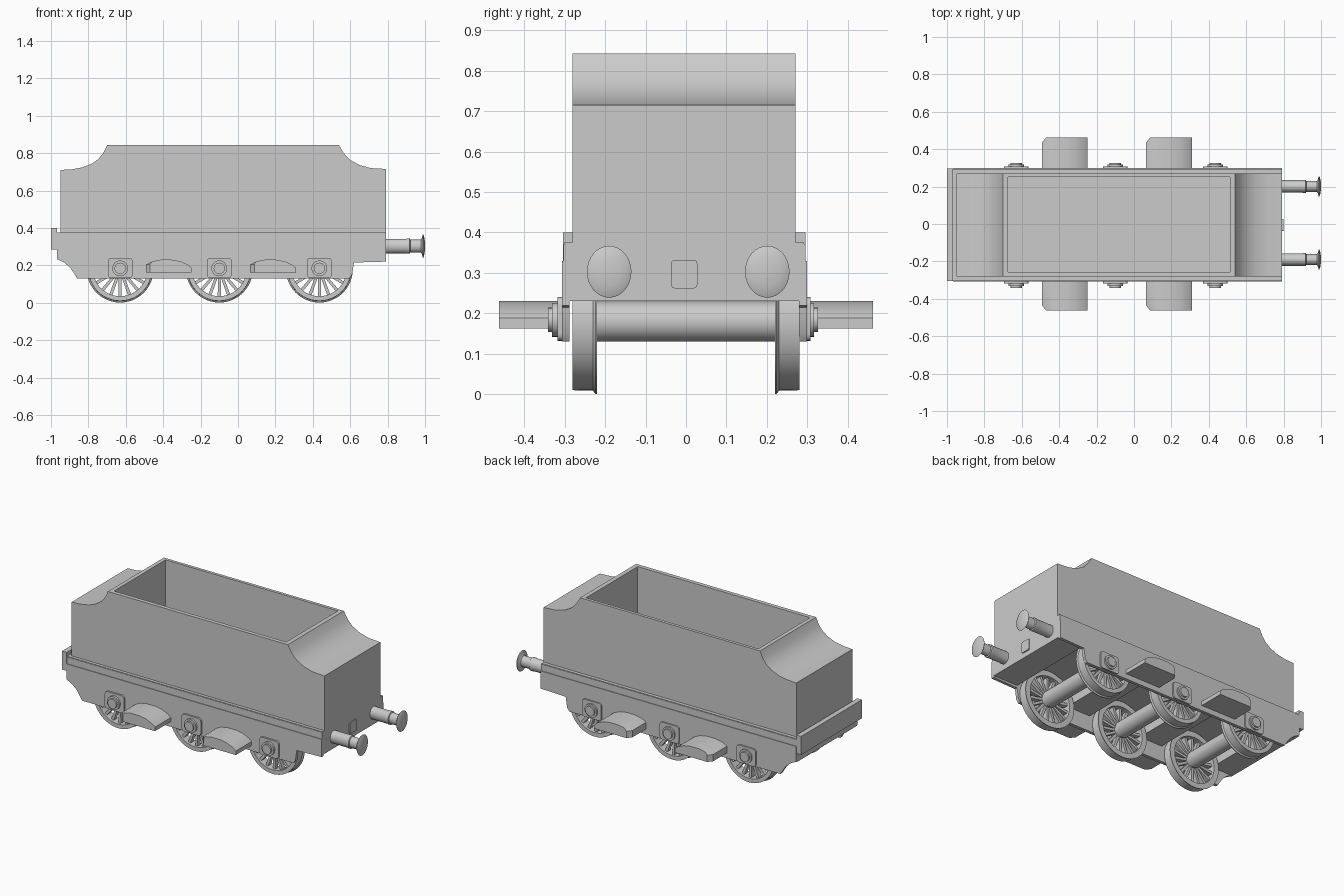
import bpy, bmesh, math
from mathutils import Vector, Matrix

if "Cube" in bpy.data.objects:
    bpy.data.objects.remove(bpy.data.objects["Cube"])


def finish(name, bm):
    bmesh.ops.recalc_face_normals(bm, faces=bm.faces)
    me = bpy.data.meshes.new(name)
    bm.to_mesh(me)
    bm.free()
    ob = bpy.data.objects.new(name, me)
    bpy.context.collection.objects.link(ob)
    bpy.ops.object.select_all(action='DESELECT')
    ob.select_set(True)
    bpy.context.view_layer.objects.active = ob
    bpy.ops.object.shade_smooth_by_angle(angle=math.radians(30))
    return ob


def loft(bm, sections):
    rings = [[bm.verts.new(p) for p in s] for s in sections]
    n = len(rings[0])
    for a, b in zip(rings, rings[1:]):
        for i in range(n):
            bm.faces.new((a[i], a[(i + 1) % n], b[(i + 1) % n], b[i]))
    bm.faces.new(rings[0])
    bm.faces.new(rings[-1])


def prism(bm, pts, y0, y1):
    loft(bm, [[(x, y, z) for x, z in pts] for y in (y0, y1)])


def block(bm, x0, x1, y0, y1, z0, z1):
    prism(bm, [(x0, z0), (x1, z0), (x1, z1), (x0, z1)], y0, y1)


def rounded_plate(name, dims, axis, radius):
    """Box whose edges along the given axis are rounded."""
    bm = bmesh.new()
    block(bm, *dims)
    edges = [e for e in bm.edges
             if abs(e.verts[0].co[axis] - e.verts[1].co[axis]) > .005]
    bmesh.ops.bevel(bm, geom=edges, offset=radius, segments=4, affect='EDGES', profile=.5)
    return finish(name, bm)


def lathe(bm, prof, seg, closed=False):
    """Revolve (radius, height) points around the local y axis."""
    rings = [[bm.verts.new((r * math.cos(2 * math.pi * i / seg), h,
                            r * math.sin(2 * math.pi * i / seg)))
              for i in range(seg)] for r, h in prof]
    pairs = list(zip(rings, rings[1:]))
    if closed:
        pairs.append((rings[-1], rings[0]))
    for a, b in pairs:
        for i in range(seg):
            j = (i + 1) % seg
            bm.faces.new((a[i], a[j], b[j], b[i]))
    if not closed:
        bm.faces.new(rings[0])
        bm.faces.new(rings[-1])


AXLES = (-.63, -.10, .435)
AZ = .18
SIDES = ((-1, 'front'), (1, 'back'))

# Tank with scooped ends and an open coal space
bm = bmesh.new()
TOP = .843
prism(bm, [(-.95, .37), (-.95, .71), (-.89, .713), (-.83, .724), (-.78, .744),
           (-.745, .77), (-.72, .80), (-.70, TOP), (.54, TOP), (.565, .80),
           (.60, .763), (.65, .736), (.71, .72), (.792, .715), (.792, .37)], -.281, .271)
bmesh.ops.recalc_face_normals(bm, faces=bm.faces)
top = min(bm.faces, key=lambda f: abs(f.calc_center_median().z - TOP))
bmesh.ops.inset_region(bm, faces=[top], thickness=.02)
for v in top.verts:
    v.co.x = -.675 if v.co.x < 0 else .512
    v.co.y = -.256 if v.co.y < 0 else .252
ext = bmesh.ops.extrude_discrete_faces(bm, faces=[top])
for v in ext['faces'][0].verts:
    v.co.z = .40
finish('coal_tank', bm)

# Floor: one solid profile with a raised well over each wheelset
pts = [(-.968, .375), (-.968, .23)]
for x in AXLES:
    pts += [(x - .185, .23), (x - .185, .36), (x + .185, .36), (x + .185, .23)]
pts += [(.792, .23), (.792, .375)]
bm = bmesh.new()
prism(bm, pts, -.30, .292)
finish('chassis_floor', bm)
bm = bmesh.new()
block(bm, -1, -.968, -.304, .296, .285, .40)
finish('rear_beam', bm)

# Side frame plates with a slightly raised lower panel
frame = [(-.968, .372), (-.968, .235), (-.93, .215), (-.90, .19), (-.875, .155),
         (-.86, .13), (.595, .13), (.61, .15), (.62, .215), (.792, .22), (.792, .372)]
for s, side in SIDES:
    bm = bmesh.new()
    prism(bm, frame, s * .284 - .004, s * .299 - .004)
    finish(side + '_side_frame', bm)
    bm = bmesh.new()
    prism(bm, [(x, min(z, .33)) for x, z in frame], s * .296 - .004, s * .303 - .004)
    finish(side + '_side_panel', bm)

# Wheelsets: rim with flange, hub, spokes and axle
for n, x in enumerate(AXLES, 1):
    for s, side in SIDES:
        bm = bmesh.new()
        lathe(bm, [(.145, .281), (.170, .281), (.171, .230), (.179, .224),
                   (.179, .220), (.145, .220)], 48, True)
        lathe(bm, [(.045, .222), (.045, .275)], 24)
        for k in range(18):
            rot = Matrix.Rotation(2 * math.pi * k / 18, 3, 'Y')
            loft(bm, [[rot @ Vector((a, h, r)) for a, h in
                       ((-w, .238), (w, .238), (w, .266), (-w, .266))]
                      for r, w in ((.035, .0075), (.15, .0085))])
        for v in bm.verts:
            v.co = (v.co.x + x, v.co.y * s, v.co.z + AZ)
        finish(f'{side}_wheel_{n}', bm)

        # Axle box plate with rounded corners, plus stepped round cap
        rounded_plate(f'{side}_axle_plate_{n}',
                      (x - .066, x + .066, s * .297 - .005, s * .313 - .005, .132, .24),
                      1, .018)
        bm = bmesh.new()
        lathe(bm, [(.042, .30), (.042, .324), (.030, .324), (.030, .334)], 24)
        for v in bm.verts:
            v.co = (v.co.x + x, v.co.y * s - .007, v.co.z + AZ + .004)
        finish(f'{side}_axle_cap_{n}', bm)
    bm = bmesh.new()
    lathe(bm, [(.05, -.225), (.05, .225)], 24)
    bmesh.ops.translate(bm, verts=bm.verts, vec=(x, 0, AZ))
    finish(f'axle_{n}', bm)

# Arched side covers between the wheels
arch = [(-.122, .163), (-.122, .205), (-.09, .221), (-.045, .23), (.015, .23),
        (.06, .222), (.10, .205), (.122, .188), (.122, .163)]
for n, cx in enumerate((-.370, .187), 1):
    for s, side in SIDES:
        bm = bmesh.new()
        loft(bm, [[(cx + max(x, lim), s * y, z) for x, z in arch]
                  for y, lim in ((.29, -.125), (.435, -.122), (.463, -.10))])
        finish(f'{side}_arched_cover_{n}', bm)

# Buffers, slightly oval, and the coupling plate on the end
for y, side in ((-.19, 'front'), (.201, 'back')):
    bm = bmesh.new()
    lathe(bm, [(.039, .785), (.039, .90), (.041, .905), (.041, .918), (.034, .921),
               (.034, .978), (.045, .984), (.061, .987), (.064, .990),
               (.055, .994), (.035, .998), (.01, 1.0)], 32)
    for v in bm.verts:
        v.co = (v.co.y, y + v.co.x * .86, .303 + v.co.z)
    finish(side + '_buffer', bm)
rounded_plate('coupling_plate', (.78, .799, -.037, .028, .262, .332), 0, .009)
